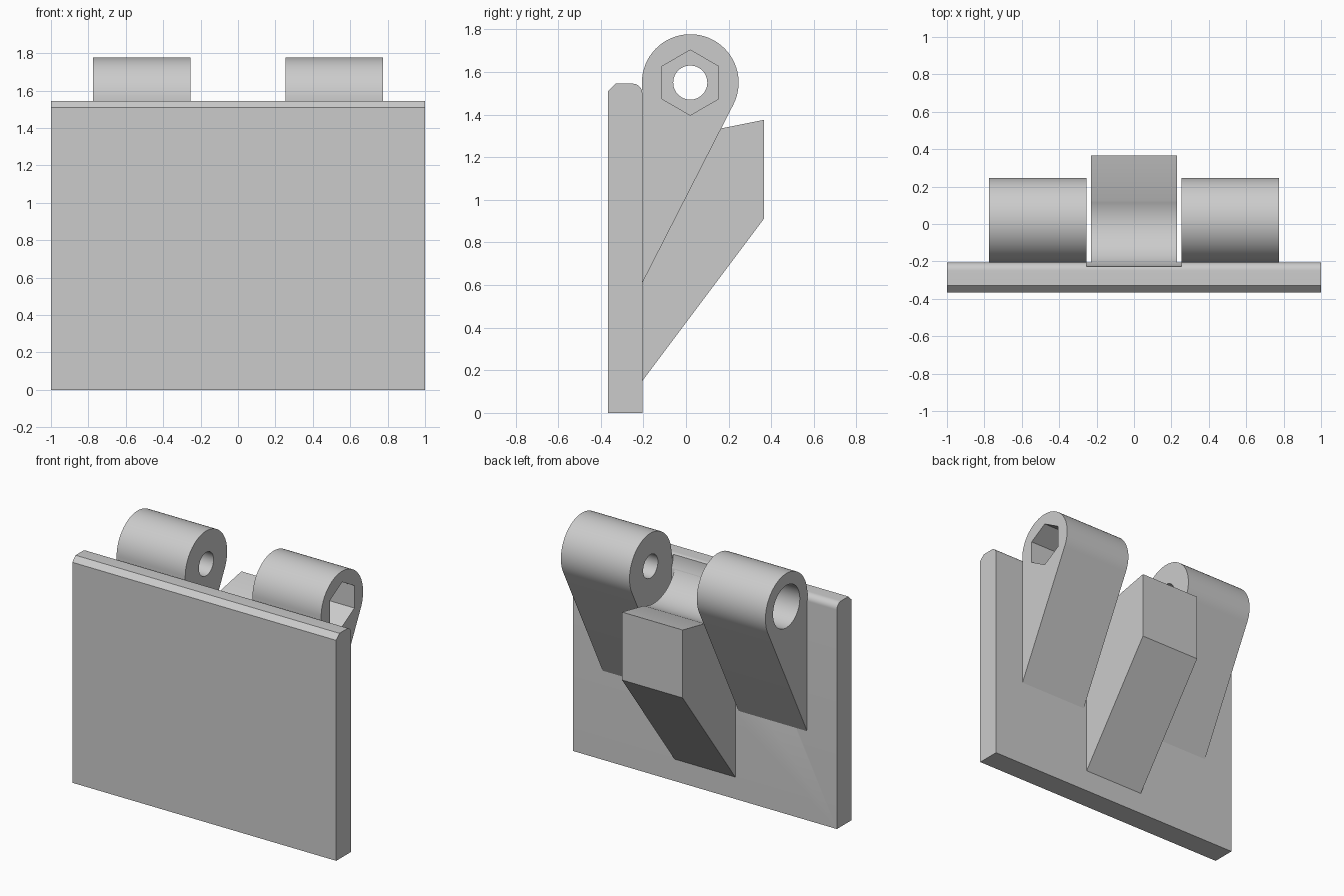
import bpy, bmesh, math

if "Cube" in bpy.data.objects:
    bpy.data.objects.remove(bpy.data.objects["Cube"], do_unlink=True)

grey = bpy.data.materials.new("plain grey")
grey.use_nodes = True
colour = (0.6, 0.6, 0.6, 1)
grey.diffuse_color = colour
grey.node_tree.nodes["Principled BSDF"].inputs["Base Color"].default_value = colour

BACK = -0.205          # rear face of the plate
FRONT = -0.365
PIN = (0.02, 1.55)     # hinge axis (y, z)
RADIUS = 0.227


def arc(centre, r, start, end, steps):
    """Points on an arc in the y-z plane."""
    return [(centre[0] + r * math.cos(start + (end - start) * i / steps),
             centre[1] + r * math.sin(start + (end - start) * i / steps))
            for i in range(steps + 1)]


def ring(r, sides):
    return arc(PIN, r, math.pi / 2, math.pi * 2.5, sides)[:-1]


def extrude(name, profile, x0, x1):
    """Solid made by sweeping a y-z profile along x."""
    bm = bmesh.new()
    face = bm.faces.new([bm.verts.new((x0, y, z)) for y, z in profile])
    swept = bmesh.ops.extrude_face_region(bm, geom=[face])["geom"]
    for v in swept:
        if isinstance(v, bmesh.types.BMVert):
            v.co.x = x1
    bmesh.ops.recalc_face_normals(bm, faces=bm.faces)
    mesh = bpy.data.meshes.new(name)
    bm.to_mesh(mesh)
    bm.free()
    mesh.materials.append(grey)
    obj = bpy.data.objects.new(name, mesh)
    bpy.context.collection.objects.link(obj)
    return obj


def select(obj):
    bpy.ops.object.select_all(action="DESELECT")
    obj.select_set(True)
    bpy.context.view_layer.objects.active = obj


def cut(obj, profile, x0, x1):
    """Remove a swept profile from a part."""
    cutter = extrude("cutter", profile, x0, x1)
    cutter.hide_render = True
    mod = obj.modifiers.new("cut", "BOOLEAN")
    mod.operation = "DIFFERENCE"
    mod.solver = "EXACT"
    mod.object = cutter
    select(obj)
    bpy.ops.object.modifier_apply(modifier=mod.name)
    bpy.data.objects.remove(cutter, do_unlink=True)


# Plate with chamfered front edge and rounded rear edge
top, edge, fillet = 1.545, 0.035, 0.045
plate = extrude("plate", [(FRONT, 0), (FRONT, top - edge), (FRONT + edge, top)]
                + arc((BACK - fillet, top - fillet), fillet, math.pi / 2, 0, 10)
                + [(BACK, 0)], -1, 1)

# Centre block with sloping underside
block = extrude("centre_block", [(BACK, 0.15), (0.365, 0.91), (0.365, 1.375),
                                 (0.10, 1.322), (BACK, 1.46)], -0.23, 0.23)

# Clearance groove for the mating knuckle
for part in (plate, block):
    cut(part, ring(0.247, 96), -0.255, 0.255)

# Two knuckles whose backs run tangentially down to the plate
foot = (BACK, 0.61)
dy, dz = foot[0] - PIN[0], foot[1] - PIN[1]
tangent = math.atan2(dz, dy) + math.acos(RADIUS / math.hypot(dy, dz))
knuckle_profile = arc(PIN, RADIUS, tangent, math.pi, 56) + [foot]
knuckles = []
for side, name in ((1, "left_knuckle"), (-1, "right_knuckle")):
    inner, outer = side * 0.255, side * 0.775
    knuckle = extrude(name, knuckle_profile, inner, outer)
    cut(knuckle, ring(0.08, 48), side * 0.2, side * 0.85)      # pin hole
    recess = ring(0.153, 6) if side > 0 else ring(0.145, 48)   # nut or head seat
    cut(knuckle, recess, side * 0.575, side * 0.85)
    knuckles.append(knuckle)

for part in [plate, block] + knuckles:
    select(part)
    bpy.ops.object.shade_smooth_by_angle(angle=math.radians(25))
